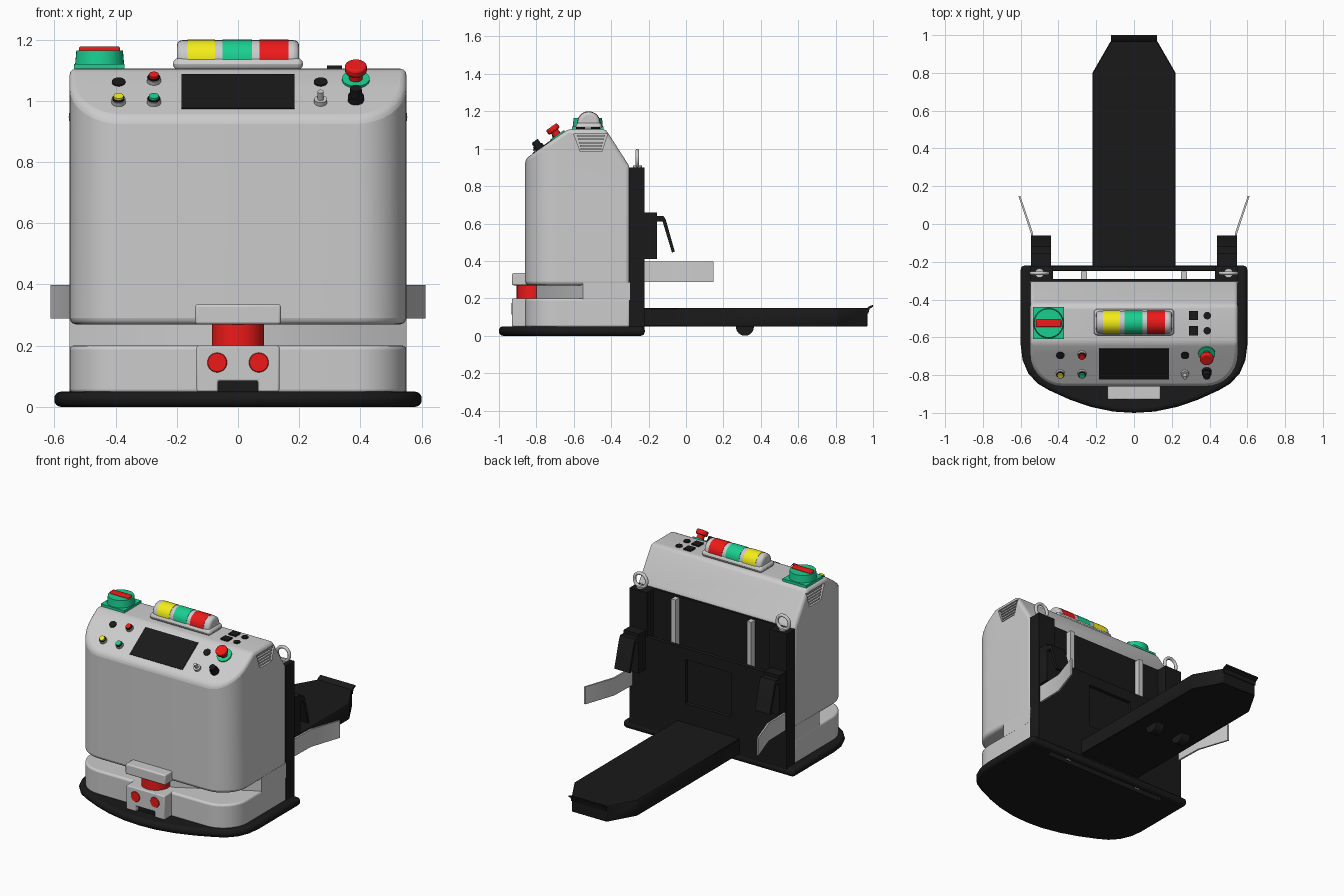
import bpy, bmesh
from math import sin, cos, pi, radians, atan2
from mathutils import Matrix, Vector

if "Cube" in bpy.data.objects:
    bpy.data.objects.remove(bpy.data.objects["Cube"])


def material(name, col):
    m = bpy.data.materials.new(name)
    m.diffuse_color = (*col, 1)
    m.use_nodes = True
    m.node_tree.nodes["Principled BSDF"].inputs["Base Color"].default_value = m.diffuse_color
    return m


BLACK = material("black", (0.01, 0.01, 0.01))
RED = material("red", (0.85, 0.01, 0.01))
GREEN = material("green", (0.01, 0.62, 0.28))
YELLOW = material("yellow", (0.9, 0.85, 0.01))


def activate(o):
    bpy.ops.object.select_all(action='DESELECT')
    o.select_set(True)
    bpy.context.view_layer.objects.active = o


def smooth(o):
    activate(o)
    bpy.ops.object.shade_smooth_by_angle(angle=radians(38))


def bevel(o, width, segments=3):
    activate(o)
    m = o.modifiers.new("bevel", 'BEVEL')
    m.width, m.segments = width, segments
    m.limit_method, m.angle_limit = 'ANGLE', radians(25)
    bpy.ops.object.modifier_apply(modifier=m.name)
    smooth(o)


def boolean(o, cutter, op='DIFFERENCE'):
    activate(o)
    m = o.modifiers.new("cut", 'BOOLEAN')
    m.object, m.operation, m.solver = cutter, op, 'EXACT'
    bpy.ops.object.modifier_apply(modifier=m.name)
    bpy.data.objects.remove(cutter)
    smooth(o)


def from_bmesh(name, bm, mat):
    bmesh.ops.recalc_face_normals(bm, faces=bm.faces)
    me = bpy.data.meshes.new(name)
    bm.to_mesh(me)
    bm.free()
    o = bpy.data.objects.new(name, me)
    bpy.context.collection.objects.link(o)
    if mat:
        me.materials.append(mat)
    smooth(o)
    return o


def prism(name, pts, axis, lo, hi, mat=None, bev=0, seg=3):
    """Extrude a 2D outline along the given axis from lo to hi."""
    place = {'x': lambda a, b, t: (t, a, b), 'y': lambda a, b, t: (a, t, b),
             'z': lambda a, b, t: (a, b, t)}[axis]
    bm = bmesh.new()
    A, B = ([bm.verts.new(place(a, b, t)) for a, b in pts] for t in (lo, hi))
    n = len(pts)
    bm.faces.new(A)
    bm.faces.new(B[::-1])
    for i in range(n):
        bm.faces.new((A[i], A[(i + 1) % n], B[(i + 1) % n], B[i]))
    o = from_bmesh(name, bm, mat)
    if bev:
        bevel(o, bev, seg)
    return o


def box(name, x, y, z, mat=None, bev=0):
    return prism(name, [(x[0], y[0]), (x[1], y[0]), (x[1], y[1]), (x[0], y[1])],
                 'z', z[0], z[1], mat, bev)


def cyl(name, base, r, h, mat=None, rot=None, r2=None, seg=28, offset=0):
    """Cylinder standing on its base point, along the rotated z axis."""
    bm = bmesh.new()
    M = Matrix.Translation(base) @ (rot or Matrix()) @ Matrix.Translation((0, 0, h / 2 + offset))
    bmesh.ops.create_cone(bm, cap_ends=True, segments=seg, radius1=r,
                          radius2=r if r2 is None else r2, depth=h, matrix=M)
    return from_bmesh(name, bm, mat)


def mirrored(half):
    return half + [(-x, y) for x, y in reversed(half) if abs(x) > 1e-6]


# Rubber bumper base with the mast slot cut through
base = prism("base_bumper", mirrored([
    (.6, -.22), (.6, -.64), (.59, -.72), (.56, -.79), (.51, -.845), (.45, -.88),
    (.34, -.93), (.23, -.968), (.11, -.993), (0, -1.0)]), 'z', 0, .05, BLACK, .022, 4)
boolean(base, box("slot_cutter", (-.43, .43), (-.29, -.25), (-.1, .2)))

# Body shells: rounded plan outline, upper one trimmed by the side profile
arc = [(.38 + .17 * cos(t), -.69 - .17 * sin(t)) for t in [i * pi / 16 for i in range(9)]]
plan = mirrored([(.55, -.30)] + arc)
shell = prism("upper_shell", plan, 'z', .27, 1.2)
boolean(shell, prism("profile", [(-.9, .2), (-.2, .2), (-.2, .746), (-.43, 1.105), (-.63, 1.105),
                                 (-.86, .945), (-.9, .917)], 'x', -.7, .7), 'INTERSECT')
bevel(shell, .02)
prism("lower_shell", plan, 'z', .045, .20, None, .012)
prism("scanner_slot_core", mirrored([(.55, -.3), (.55, -.55), (.1, -.8)]), 'z', .19, .285)

# Side vents: recess with slats
for s, side in ((1, "right"), (-1, "left")):
    boolean(shell, prism("vent_cutter", [(-.6, 1.078), (-.42, 1.078), (-.45, .985), (-.565, .985)],
                         'x', s * .505, s * .6))
    for i in range(5):
        z = .992 + .018 * i
        w = .055 + .005 * i
        box(f"vent_slat_{side}", sorted((s * .5, s * .546)), (-.508 - w, -.508 + w), (z, z + .009))

# Nose: scanner, cover lid, lamp box
cyl("scanner", (0, -.82, .2), .085, .072, RED, seg=40)
box("scanner_lid", (-.14, .14), (-.93, -.8), (.27, .335), None, .008)
prism("lamp_box", [(-.135, .2), (-.135, .05), (-.065, .05), (-.065, .085), (.065, .085),
                   (.065, .05), (.135, .05), (.135, .2)], 'y', -.93, -.84, None, .006)
box("lamp_box_insert", (-.066, .066), (-.905, -.85), (.045, .086), BLACK)
FRONT = Matrix.Rotation(pi / 2, 4, 'X')
for s in (-1, 1):
    cyl("front_lamp", (s * .068, -.925, .145), .036, .008, RED, FRONT, .03)

# Sloped control panel
ANG = atan2(.16, .23)
TILT = Matrix.Rotation(ANG, 4, 'X')


def on_panel(x, y):
    return Vector((x, y, .945 + (y + .86) * .16 / .23))


screen = box("screen", (-.185, .185), (-.097, .097), (-.01, .004), BLACK)
screen.matrix_world = Matrix.Translation(on_panel(0, -.74)) @ TILT
for x, y, m in ((-.275, -.69, RED), (-.39, -.79, YELLOW), (-.275, -.79, GREEN)):
    cyl("button_ring", on_panel(x, y), .023, .014, None, TILT)
    cyl("button_collar", on_panel(x, y), .02, .02, BLACK, TILT)
    cyl("button_cap", on_panel(x, y), .018, .028, m, TILT, .016)
for x in (-.39, .27):
    cyl("round_socket", on_panel(x, -.695), .022, .005, BLACK, TILT)
cyl("key_switch", on_panel(.27, -.79), .021, .015, None, TILT)
cyl("key_switch_handle", on_panel(.27, -.79), .01, .045, None, TILT)
cyl("selector_ring", on_panel(.385, -.78), .026, .02, BLACK, TILT)
cyl("selector_knob", on_panel(.385, -.78), .021, .05, BLACK, TILT, .019, 12)
cyl("stop_flange", on_panel(.385, -.685), .045, .008, GREEN, TILT)
cyl("stop_stem", on_panel(.385, -.685), .022, .045, RED, TILT)
bevel(cyl("stop_head", on_panel(.385, -.685), .036, .03, RED, TILT, offset=.032), .008)

# Top deck: beacon, main switch, small sockets
def dome(r, z0):
    return [(-.52 + r * cos(t), 1.138 + r * sin(t)) for t in [i * pi / 14 for i in range(15)]] + \
           [(-.52 - r, z0), (-.52 + r, z0)]


box("beacon_foot", (-.213, .213), (-.59, -.45), (1.1, 1.14), None, .02)
prism("beacon_housing", dome(.06, 1.1), 'x', -.2, .2, None, .018)
for x0, x1, m in ((-.165, -.075, YELLOW), (-.05, .045, GREEN), (.07, .165, RED)):
    prism("beacon_light", dome(.062, 1.13), 'x', x0, x1, m)
box("main_switch_plate", (-.535, -.37), (-.61, -.44), (1.1, 1.12), GREEN)
cyl("main_switch_dial", (-.452, -.525, 1.12), .08, .045, GREEN, None, .076, 36)
box("main_switch_handle", (-.52, -.385), (-.545, -.505), (1.15, 1.177), RED, .006)
for y in (-.485, -.565):
    box("square_socket", (.29, .34), (y - .024, y + .024), (1.1, 1.115), BLACK)
    cyl("round_connector", (.388, y, 1.1), .02, .012, BLACK)

# Rear mast: back wall, columns, carriage panel, rails, lifting eyes
box("back_wall", (-.55, .55), (-.305, -.29), (.04, .90), BLACK)
panel = box("rear_panel", (-.44, .44), (-.247, -.222), (.04, .62), BLACK)
boolean(panel, box("panel_cutter", (-.16, .16), (-.3, -.2), (.27, .55)))
for s, side in ((1, "right"), (-1, "left")):
    X = lambda a, b: sorted((s * a, s * b))
    box(f"mast_column_{side}", X(.43, .55), (-.3, -.222), (.04, .90), BLACK)
    box(f"mast_rail_{side}", X(.25, .28), (-.291, -.252), (.02, .89))
    bpy.ops.mesh.primitive_torus_add(location=(s * .5, -.26, .947), rotation=(pi / 2, 0, 0),
                                     major_radius=.043, minor_radius=.01,
                                     major_segments=32, minor_segments=10)
    eye = bpy.context.object
    eye.name = f"lifting_eye_{side}"
    smooth(eye)
    cyl(f"lifting_eye_collar_{side}", (s * .5, -.26, .895), .024, .015)
    # Load guide with sloped bracket arm
    prism(f"guide_bracket_{side}", [
        (-.225, .41), (-.225, .66), (-.155, .66), (-.155, .64), (-.12, .64), (-.108, .62),
        (-.06, .45), (-.075, .445), (-.125, .61), (-.155, .61), (-.155, .41)],
        'x', *X(.44, .545), BLACK)
    prism(f"guide_plate_{side}", [(s * x, y) for x, y in (
        (.53, -.225), (.542, -.225), (.546, -.05), (.612, .148), (.602, .148), (.535, -.047))],
        'z', .288, .398)

# Single wide fork with upturned tip and load wheels
prism("fork", [(-.22, -.24), (.22, -.24), (.22, .8), (.122, .97), (-.122, .97), (-.22, .8)],
      'z', .05, .148, BLACK, .004, 1)
prism("fork_tip_lip", [(.955, .12), (.975, .12), (.982, .145), (1.0, .155), (1.0, .165),
                       (.978, .157), (.965, .145)], 'x', -.122, .122, BLACK)
SIDE = Matrix.Rotation(pi / 2, 4, 'Y')
for x in (-.13, .07):
    cyl("load_wheel", (x, .315, .048), .048, .06, BLACK, SIDE, seg=32)
